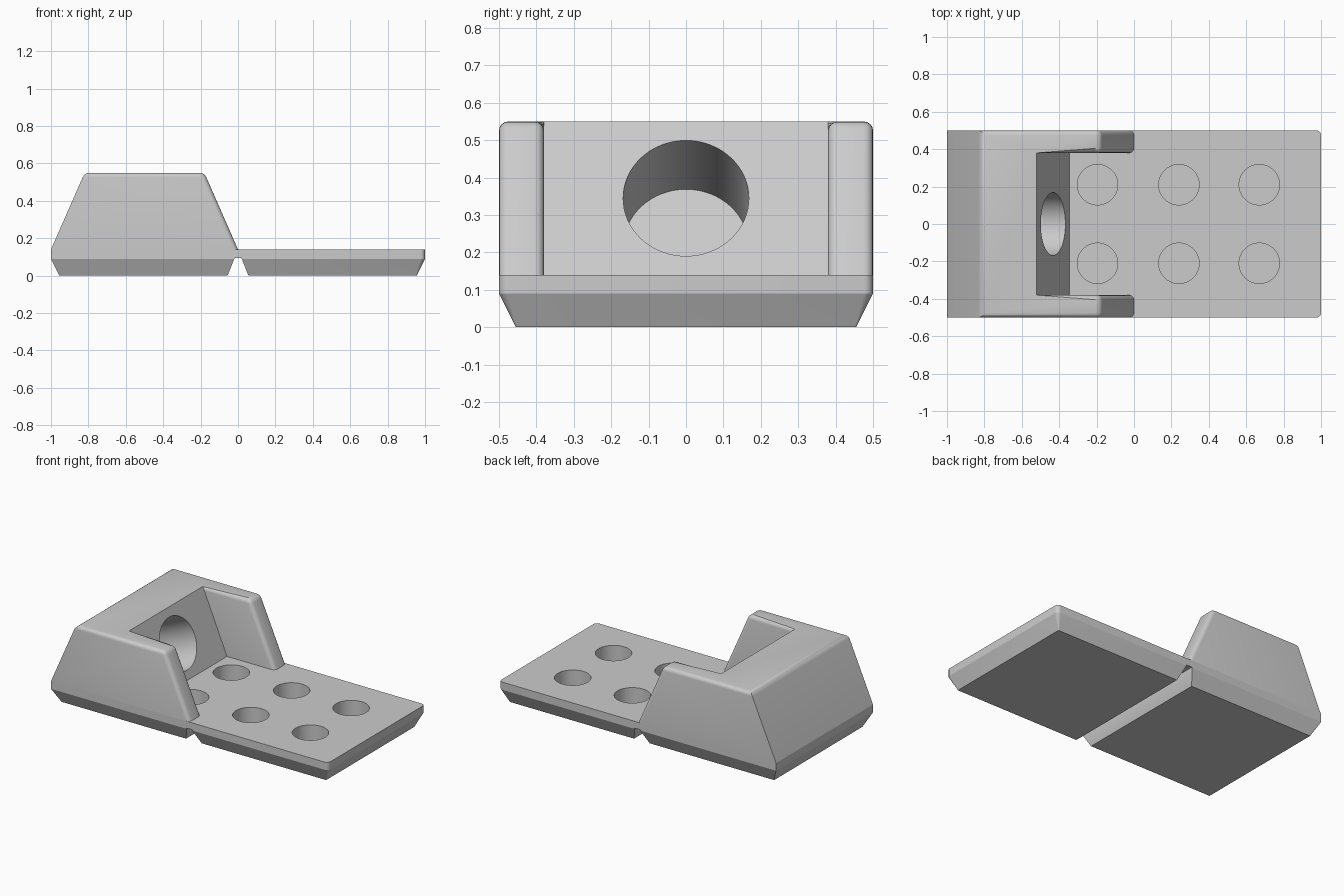
import bpy, bmesh, math
from mathutils import Vector, Matrix

cube = bpy.data.objects.get("Cube")
if cube:
    bpy.data.objects.remove(cube, do_unlink=True)

grey = bpy.data.materials.new("light_grey")
grey.use_nodes = True
grey.diffuse_color = (0.6, 0.6, 0.6, 1)
grey.node_tree.nodes["Principled BSDF"].inputs["Base Color"].default_value = (0.6, 0.6, 0.6, 1)

EDGE_Z, DECK_Z, TOP_Z = 0.09, 0.14, 0.55
HALF_W, POCKET_W, GAP = 0.5, 0.38, 0.02


def finish(bm, name):
    bmesh.ops.recalc_face_normals(bm, faces=bm.faces)
    mesh = bpy.data.meshes.new(name)
    bm.to_mesh(mesh)
    bm.free()
    ob = bpy.data.objects.new(name, mesh)
    bpy.context.collection.objects.link(ob)
    mesh.materials.append(grey)
    return ob


def prism(name, profile, half):
    """Extrude an x-z profile across y."""
    bm = bmesh.new()
    face = bm.faces.new([bm.verts.new((x, -half, z)) for x, z in profile])
    out = bmesh.ops.extrude_face_region(bm, geom=[face])
    verts = [g for g in out["geom"] if isinstance(g, bmesh.types.BMVert)]
    bmesh.ops.translate(bm, verts=verts, vec=(0, 2 * half, 0))
    return finish(bm, name)


def cylinder(name, radius, depth, matrix):
    bm = bmesh.new()
    bmesh.ops.create_cone(bm, cap_ends=True, segments=64, radius1=radius,
                          radius2=radius, depth=depth, matrix=matrix)
    return finish(bm, name)


def activate(ob):
    bpy.ops.object.select_all(action="DESELECT")
    ob.select_set(True)
    bpy.context.view_layer.objects.active = ob


def cut(ob, cutter):
    cutter.hide_render = True
    mod = ob.modifiers.new("cut", "BOOLEAN")
    mod.operation, mod.solver, mod.object = "DIFFERENCE", "EXACT", cutter
    activate(ob)
    bpy.ops.object.modifier_apply(modifier=mod.name)


def plate(name, side, radius):
    """Half of the base: tapered underside, upright rim, rounded outer corners."""
    bm = bmesh.new()
    rings = []
    for z, inset, r in ((0, 0.045, radius * 0.15), (EDGE_Z, 0, radius), (DECK_Z, 0, radius)):
        x0, x1, w = GAP + inset * 0.8, 1 - inset, HALF_W - inset
        pts = [(x0, w), (x0, -w)]
        if r:
            for sy, start in ((-1, -90), (1, 0)):
                for i in range(7):
                    a = math.radians(start + 15 * i)
                    pts.append((x1 - r + r * math.cos(a), sy * (w - r) + r * math.sin(a)))
        else:
            pts += [(x1, -w), (x1, w)]
        rings.append([bm.verts.new((side * x, y, z)) for x, y in pts])
    n = len(rings[0])
    for low, high in zip(rings, rings[1:]):
        for i in range(n):
            j = (i + 1) % n
            bm.faces.new((low[i], low[j], high[j], high[i]))
    bm.faces.new(rings[0])
    bm.faces.new(rings[-1])
    return finish(bm, name)


# Base plates and the thin hinge strip between them
left_plate = plate("left_plate", 1, 0.025)
right_plate = plate("right_plate", -1, 0)
hinge = prism("hinge_strip", [(-GAP, 0.095), (GAP, 0.095), (GAP, DECK_Z), (-GAP, DECK_Z)], HALF_W)

# Housing with sloped ends and an open pocket between two arms
housing = prism("housing", [(-1, DECK_Z), (-0.82, TOP_Z), (-0.18, TOP_Z), (0, DECK_Z)], HALF_W)
pocket = prism("pocket_cutter", [(-0.307, 0.05), (-0.584, 0.7), (0.3, 0.7), (0.3, 0.05)], POCKET_W)
cut(housing, pocket)

# Rounded outer edges of the housing top and arms
bm = bmesh.new()
bm.from_mesh(housing.data)
soft = []
for e in bm.edges:
    mid = (e.verts[0].co + e.verts[1].co) / 2
    if len(e.link_faces) != 2 or e.calc_face_angle_signed() < 0.1 or mid.z < 0.16:
        continue
    pocket_rim = abs(mid.y) < 0.1 and mid.x > -0.7
    back_corner = mid.x < -0.85
    if not pocket_rim and not back_corner:
        soft.append(e)
bmesh.ops.bevel(bm, geom=soft, offset=0.025, segments=4, profile=0.5, affect="EDGES")
bm.to_mesh(housing.data)
bm.free()

# Slanted blind bore in the pocket wall
tilt = math.atan2(TOP_Z - DECK_Z, 0.175)
axis = Vector((math.sin(tilt), 0, math.cos(tilt)))
inner, outer = 0.333, 0.2
centre = Vector((-0.4325, 0, 0.345)) + axis * (outer - inner) / 2
bore = cylinder("bore_cutter", 0.168, inner + outer,
                Matrix.Translation(centre) @ Matrix.Rotation(tilt, 4, "Y"))
cut(housing, bore)
cut(right_plate, bore)
cutters = [pocket, bore]

# Two rows of blind round holes in the deck
for x in (-0.195, 0.24, 0.67):
    for y in (-0.21, 0.21):
        hole = cylinder("hole_cutter", 0.108, 0.25, Matrix.Translation((x, y, 0.14)))
        cut(left_plate if x > 0 else right_plate, hole)
        cutters.append(hole)

for c in cutters:
    bpy.data.objects.remove(c, do_unlink=True)

for ob in (left_plate, right_plate, hinge, housing):
    activate(ob)
    bpy.ops.object.shade_smooth_by_angle(angle=math.radians(25))
